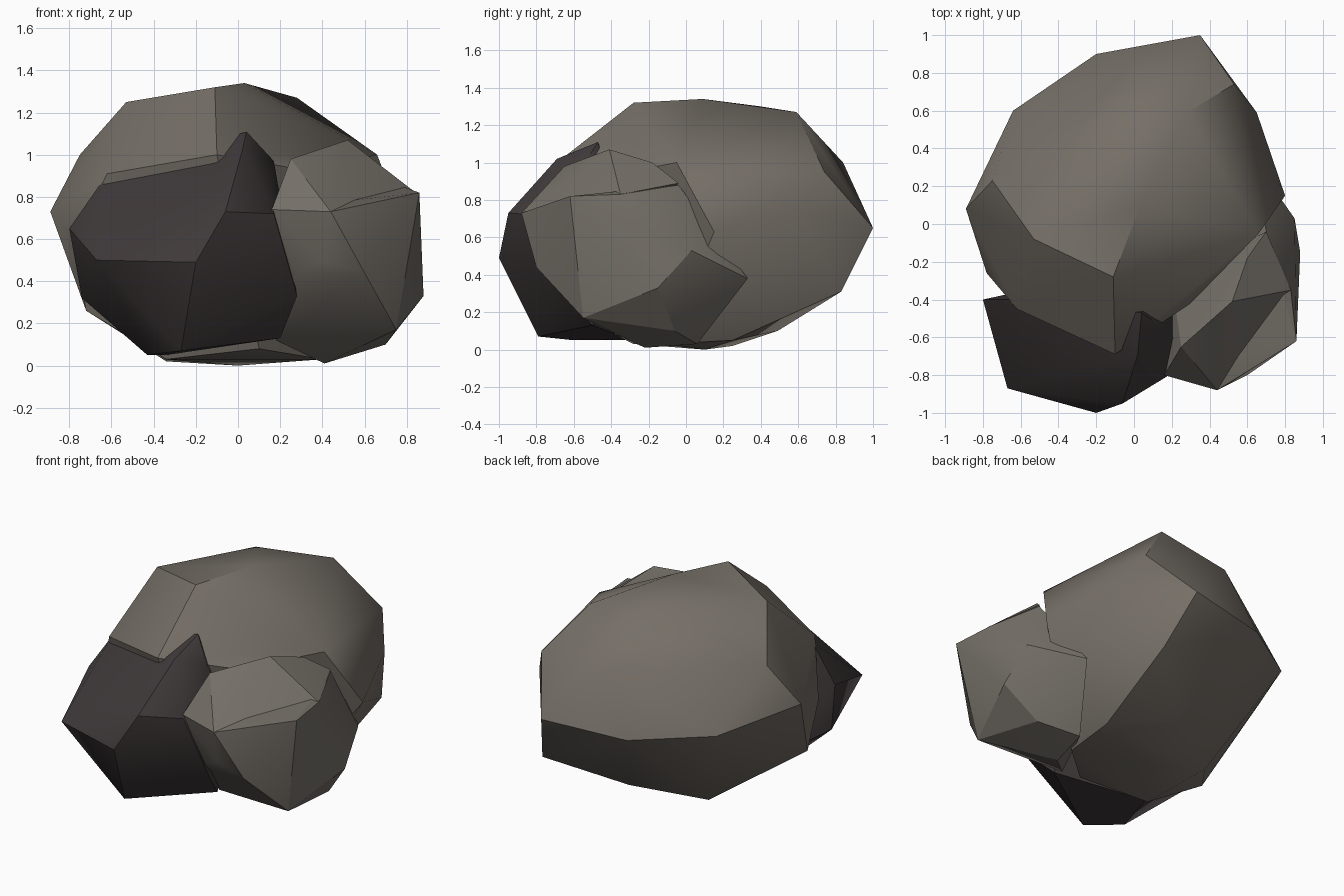
import bpy
import bmesh
from math import radians

# Remove the default cube only
default_cube = bpy.data.objects.get("Cube")
if default_cube:
    bpy.data.objects.remove(default_cube, do_unlink=True)


def make_material(name, red, green, blue):
    material = bpy.data.materials.new(name)
    colour = (red, green, blue, 1)
    material.diffuse_color = colour
    material.use_nodes = True
    shader = next(node for node in material.node_tree.nodes
                  if node.type == "BSDF_PRINCIPLED")
    shader.inputs["Base Color"].default_value = colour
    shader.inputs["Roughness"].default_value = 0.9
    return material


def make_rock(name, corners, material, crease_angle):
    """Wrap a convex chiselled stone around its corner points."""
    stone = bmesh.new()
    for corner in corners:
        stone.verts.new(corner)
    hull = bmesh.ops.convex_hull(stone, input=stone.verts)
    # Corners swallowed by the hull are discarded
    loose = {item for item in hull["geom_interior"] + hull["geom_unused"]
             if isinstance(item, bmesh.types.BMVert)}
    bmesh.ops.delete(stone, geom=list(loose), context="VERTS")
    # Merge nearly coplanar triangles into broad facets
    bmesh.ops.dissolve_limit(stone, angle_limit=radians(2),
                             verts=stone.verts, edges=stone.edges)
    bmesh.ops.recalc_face_normals(stone, faces=stone.faces)

    mesh = bpy.data.meshes.new(name)
    stone.to_mesh(mesh)
    stone.free()
    mesh.materials.append(material)
    rock = bpy.data.objects.new(name, mesh)
    bpy.context.collection.objects.link(rock)

    # Soft shading across shallow angles, crisp chipped edges elsewhere
    bpy.ops.object.select_all(action="DESELECT")
    rock.select_set(True)
    bpy.context.view_layer.objects.active = rock
    bpy.ops.object.shade_smooth_by_angle(angle=radians(crease_angle))
    return rock


warm_grey = make_material("warm grey stone", .178, .158, .135)
olive_grey = make_material("olive grey stone", .176, .16, .137)
charcoal = make_material("charcoal stone", .05, .041, .042)

# Large boulder: crown, waist, chipped front, underside
crown = [(-.53, -.08, 1.25), (-.11, -.28, 1.32), (.03, .09, 1.34),
         (-.15, .4, 1.3), (.28, .59, 1.27), (.53, .74, .95),
         (0, .84, 1), (.66, -.05, 1), (-.75, .23, 1)]
waist = [(.35, 1, .65), (-.2, .9, .62), (-.64, .6, .65),
         (-.89, .08, .73), (.8, .15, .63), (.65, .59, .75),
         (-.78, -.26, .6)]
front = [(-.62, -.45, .91), (-.1, -.69, 1), (.3, -.42, .93)]
underside = [(-.72, -.23, .26), (-.34, .25, .02), (.07, .49, .1),
             (.46, .83, .31), (0, .1, 0), (.42, .25, .05),
             (.1, -.38, .08), (-.34, -.28, .03), (.4, -.1, .03)]
make_rock("main_boulder", crown + waist + front + underside, warm_grey, 36)

# Dark stone leaning on the front: ridge, face, foot
ridge = [(.04, -.47, 1.11), (.02, -.69, 1.02), (-.64, -.4, .88),
         (-.8, -.4, .65), (.17, -.56, .97)]
face = [(-.2, -1, .49), (-.06, -.95, .73), (-.67, -.87, .5),
        (.17, -.81, .72), (.28, -.7, .33)]
foot = [(-.27, -.79, .07), (-.43, -.6, .05), (-.74, -.45, .32),
        (.2, -.5, .13), (-.34, -.3, .05), (.2, -.3, .5)]
make_rock("dark_front_stone", ridge + face + foot, charcoal, 35)

# Corner stone body: sloping shelf, outer sides, foot
shelf = [(.44, -.88, .73), (.86, -.62, .82), (.83, -.35, .83),
         (.7, -.04, .88), (.16, -.8, .74)]
sides = [(.41, -.8, .5), (.6, -.8, .44), (.27, -.73, .42),
         (.88, -.15, .33), (.85, .03, .53), (.64, .33, .38)]
foot = [(.75, -.55, .17), (.7, -.06, .1), (.41, -.22, .01),
        (.47, .06, .03), (.18, -.45, .12), (.2, -.3, .5)]
make_rock("corner_stone_body", shelf + sides + foot, olive_grey, 25)

# Raised peak behind the shelf of the corner stone
peak = [(.52, -.41, 1.07), (.25, -.65, .98), (.6, -.18, 1),
        (.7, -.04, .89), (.83, -.35, .83), (.56, -.59, .83),
        (.44, -.88, .73), (.16, -.8, .74), (.2, -.3, .5)]
make_rock("corner_stone_peak", peak, olive_grey, 25)
